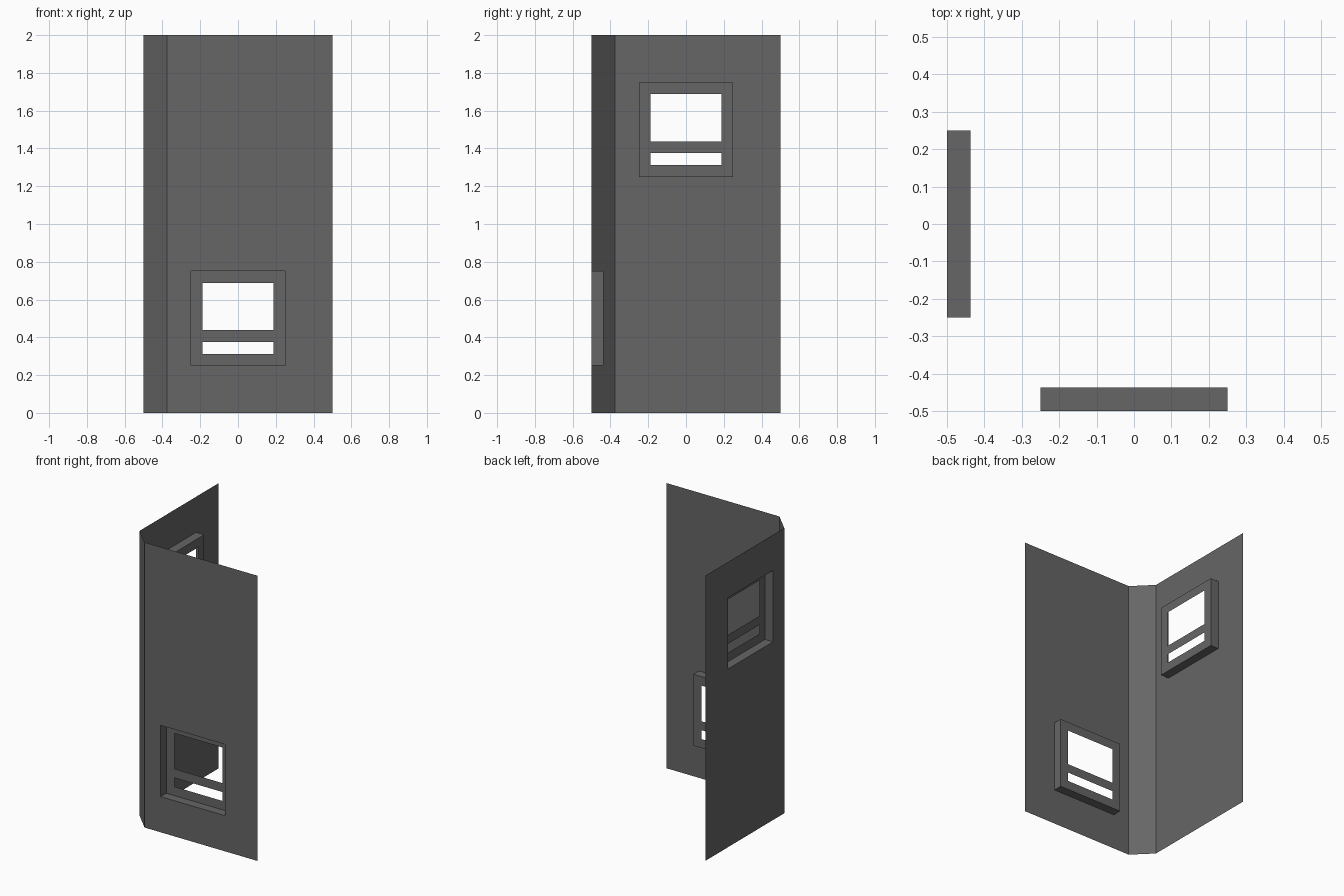
import bpy, bmesh

if "Cube" in bpy.data.objects:
    bpy.data.objects.remove(bpy.data.objects["Cube"])

grey = bpy.data.materials.new("dark_grey")
grey.diffuse_color = (0.133, 0.133, 0.133, 1)
grey.use_nodes = True
grey.node_tree.nodes["Principled BSDF"].inputs["Base Color"].default_value = grey.diffuse_color

HALF, CHAMFER, DEPTH = 0.5, 0.125, 0.0625
HEIGHT = 2.0


def front(u, d, z):
    return (u, -HALF + d, z)


def left(u, d, z):
    return (-HALF + d, u, z)


def make(name, quads, place, flip=False):
    """Build one sheet object from quads given as (along, depth, height)."""
    bm = bmesh.new()
    for q in quads:
        vs = [bm.verts.new(place(*p)) for p in q]
        bm.faces.new(vs[::-1] if flip else vs)
    bmesh.ops.remove_doubles(bm, verts=bm.verts, dist=1e-5)
    me = bpy.data.meshes.new(name)
    bm.to_mesh(me)
    bm.free()
    me.materials.append(grey)
    bpy.context.collection.objects.link(bpy.data.objects.new(name, me))


def sheet(us, zs, d, holes):
    """Flat grid of quads, leaving out the (column, row) cells in holes."""
    return [[(us[i], d, zs[j]), (us[i + 1], d, zs[j]),
             (us[i + 1], d, zs[j + 1]), (us[i], d, zs[j + 1])]
            for i in range(len(us) - 1) for j in range(len(zs) - 1)
            if (i, j) not in holes]


def wall(side, place, sill, flip):
    w, h = 0.25, 0.5
    # wall sheet with a square opening
    make(side + "_wall",
         sheet([-HALF + CHAMFER, -w, w, HALF], [0, sill, sill + h, HEIGHT], 0, {(1, 1)}),
         place, flip)
    # reveal around the opening
    ring = [(-w, sill), (w, sill), (w, sill + h), (-w, sill + h)]
    reveal = [[(a[0], 0, a[1]), (b[0], 0, b[1]), (b[0], DEPTH, b[1]), (a[0], DEPTH, a[1])]
              for a, b in zip(ring, ring[1:] + ring[:1])]
    # recessed frame with a tall and a short opening
    rows = [sill + k * 0.0625 for k in (0, 1, 2, 3, 7, 8)]
    frame = sheet([-w, -0.1875, 0.1875, w], rows, DEPTH, {(1, 1), (1, 3)})
    make(side + "_window_frame", reveal + frame, place, flip)


wall("front", front, 0.25, False)
wall("left", left, 1.25, True)

# chamfered corner strip joining the two walls
c = -HALF + CHAMFER
make("corner_strip",
     [[(-HALF, c, 0), (c, -HALF, 0), (c, -HALF, HEIGHT), (-HALF, c, HEIGHT)]],
     lambda x, y, z: (x, y, z))
